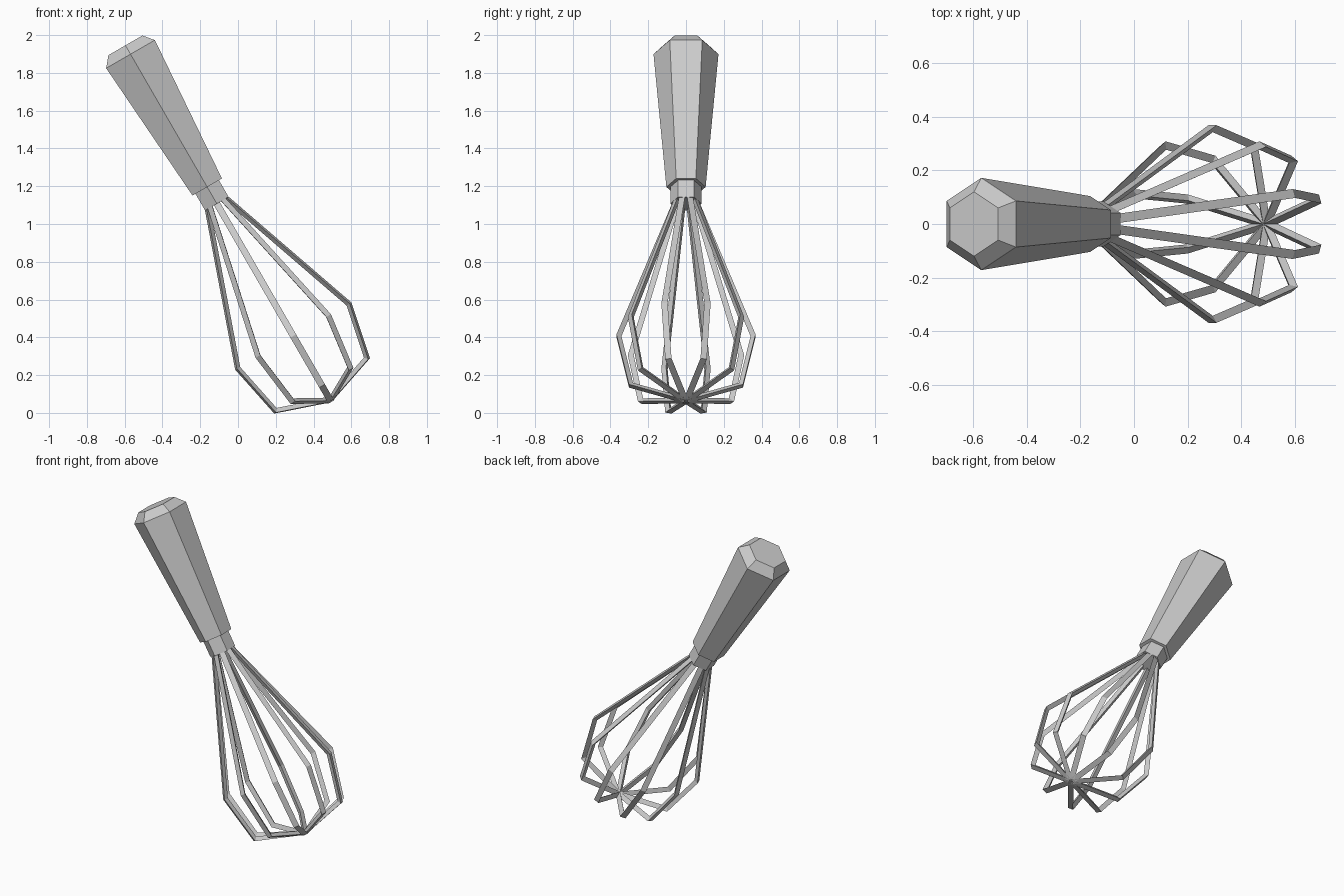
import bpy, bmesh
from math import radians, pi, cos, sin
from mathutils import Matrix, Vector

if "Cube" in bpy.data.objects:
    bpy.data.objects.remove(bpy.data.objects["Cube"])

# Tool axis: local z runs from the wire tip up to the handle end, tilted 30 degrees
TILT = Matrix.Translation((0.494, 0, 0.058)) @ Matrix.Rotation(radians(-30), 4, 'Y')


def finish(bm, name):
    bmesh.ops.recalc_face_normals(bm, faces=bm.faces)
    bm.transform(TILT)
    me = bpy.data.meshes.new(name)
    bm.to_mesh(me)
    bm.free()
    ob = bpy.data.objects.new(name, me)
    bpy.context.collection.objects.link(ob)
    return ob


def skin(bm, sections):
    """Bridge consecutive vertex rings and cap both ends."""
    n = len(sections[0])
    for a, b in zip(sections, sections[1:]):
        for i in range(n):
            j = (i + 1) % n
            bm.faces.new((a[i], a[j], b[j], b[i]))
    bm.faces.new(sections[0])
    bm.faces.new(sections[-1])


def hex_lathe(name, rings):
    """Six-sided solid through (radius, height) rings, corners on +-y."""
    bm = bmesh.new()
    skin(bm, [[bm.verts.new((r * cos(pi / 2 + i * pi / 3), r * sin(pi / 2 + i * pi / 3), h))
               for i in range(6)] for r, h in rings])
    return finish(bm, name)


def wire_loop(name, angle, width=0.035, thick=0.025):
    """Three-sided wire: flat face outward, ridge mitred towards the inside."""
    half = [(0.064, 1.23), (0.368, 0.403), (0.302, 0.098), (0, 0)]
    path = [Vector(p) for p in half + [(-r, h) for r, h in half[-2::-1]]]
    bm = bmesh.new()
    rot = Matrix.Rotation(angle, 4, 'Z')
    sections = []
    for i, p in enumerate(path):
        before = (p - path[i - 1]).normalized() if i else (path[1] - p).normalized()
        after = (path[i + 1] - p).normalized() if i + 1 < len(path) else before
        # The path runs clockwise, so its inner side is to the right of travel
        n0, n1 = Vector((before.y, -before.x)), Vector((after.y, -after.x))
        m = (n0 + n1).normalized()
        inner = p + m * (-thick if m.dot(Vector((0, 0.4)) - p) < 0 else thick) / m.dot(n0)
        sections.append([bm.verts.new(rot @ Vector((q.x, s * width / 2, q.y)))
                         for q, s in ((p, -1), (p, 1), (inner, 0))])
    skin(bm, sections)
    return finish(bm, name)


# Tapered handle with chamfered end
hex_lathe("handle", [(0.104, 1.314), (0.172, 2.126), (0.12, 2.18)])

# Collar holding the wires
hex_lathe("collar", [(0.083, 1.212), (0.083, 1.33)])

# Five crossing wire loops
for k in range(5):
    wire_loop(f"wire_loop_{k + 1}", radians(18 + 36 * k))
